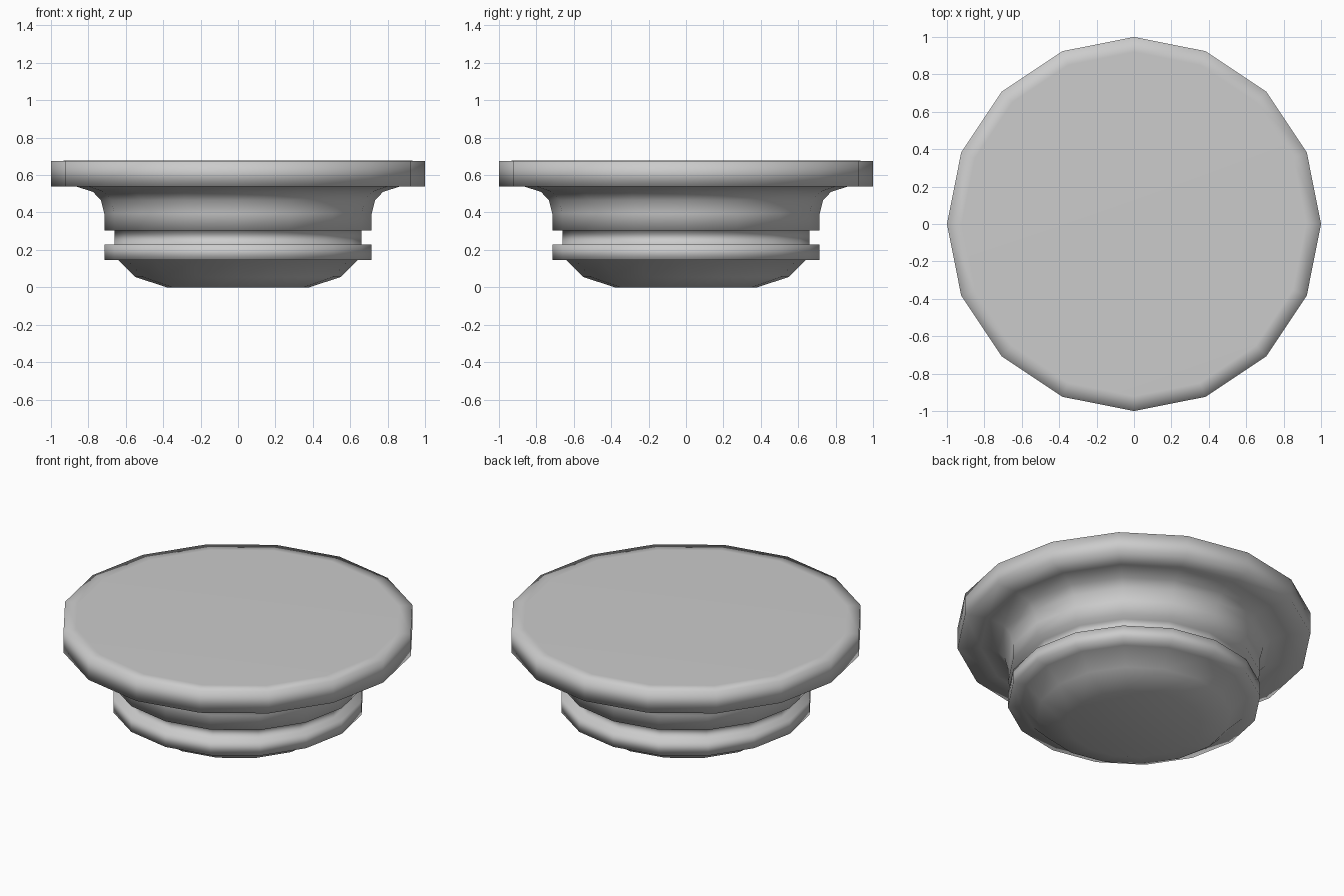
import bpy
import bmesh
from math import cos, sin, tau

SIDES = 16

cube = bpy.data.objects.get("Cube")
if cube:
    bpy.data.objects.remove(cube)

# Plain light grey finish
grey = bpy.data.materials.new("light_grey")
grey.use_nodes = True
colour = (0.6, 0.6, 0.6, 1)
grey.diffuse_color = colour
grey.node_tree.nodes["Principled BSDF"].inputs["Base Color"].default_value = colour


def lathe(name, profile):
    """Turn a (radius, height) profile around z and cap both ends."""
    bm = bmesh.new()
    rings = [[bm.verts.new((r * cos(tau * i / SIDES), r * sin(tau * i / SIDES), z))
              for i in range(SIDES)] for r, z in profile]
    for low, high in zip(rings, rings[1:]):
        for i in range(SIDES):
            j = (i + 1) % SIDES
            bm.faces.new((low[i], low[j], high[j], high[i]))
    bm.faces.new(rings[0][::-1])
    bm.faces.new(rings[-1])
    for face in bm.faces:
        face.smooth = True
    mesh = bpy.data.meshes.new(name)
    bm.to_mesh(mesh)
    bm.free()
    mesh.materials.append(grey)
    obj = bpy.data.objects.new(name, mesh)
    bpy.context.collection.objects.link(obj)
    return obj


# One turned body: dished base, lower ring, groove, flared neck and wide rim
lathe("stopper_body", [
    (0.38, 0), (0.55, 0.055), (0.64, 0.145),       # base
    (0.715, 0.145), (0.715, 0.23),                 # lower ring
    (0.66, 0.23), (0.66, 0.305),                   # groove
    (0.715, 0.305), (0.715, 0.395),                # neck
    (0.733, 0.465), (0.775, 0.51), (0.868, 0.54),  # flare
    (1, 0.54), (1, 0.675), (0.92, 0.677),          # rim and top
])
